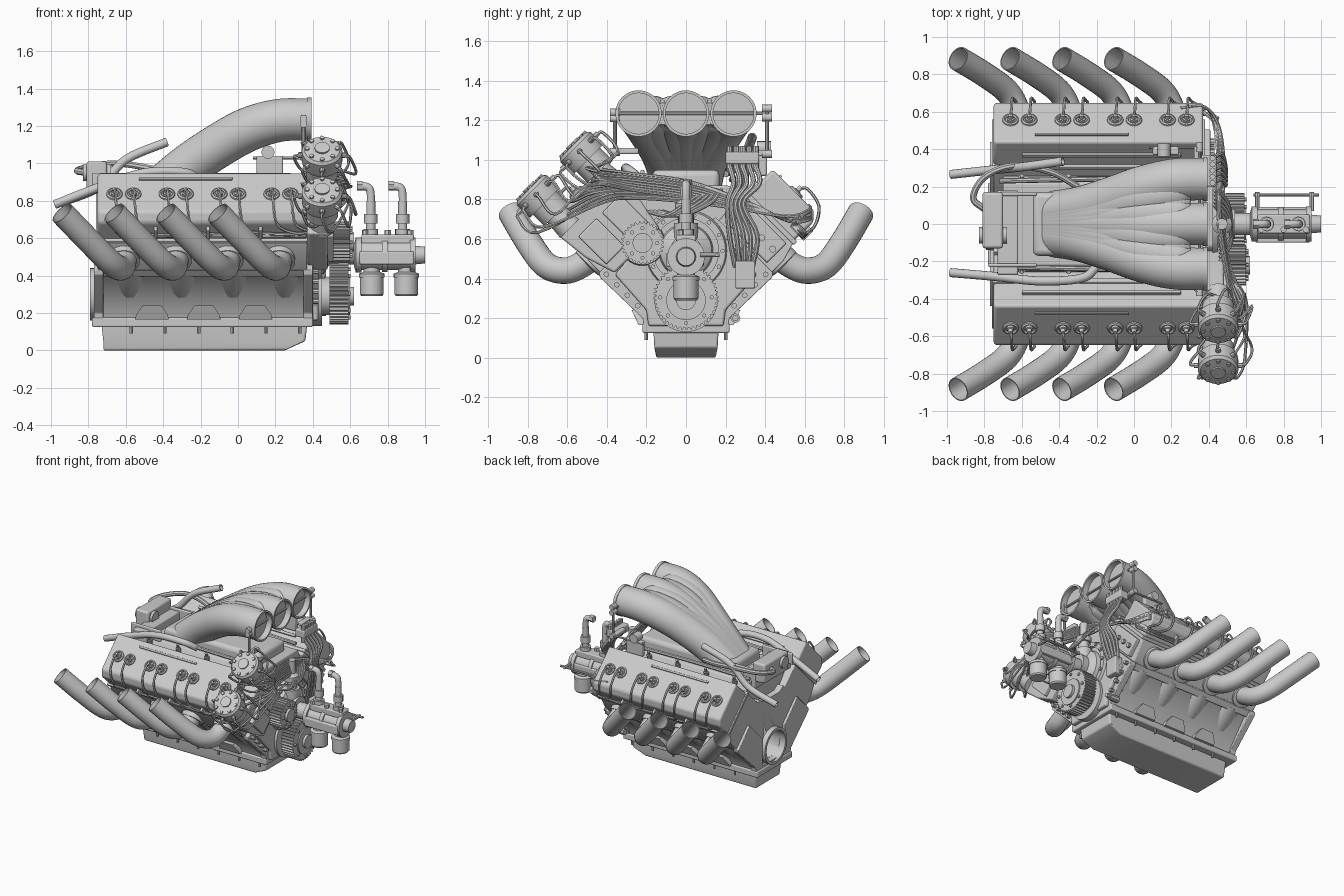
import bpy, bmesh, math
from mathutils import Vector as V
H = math.sqrt(.5)
X, Y, Z = V((1, 0, 0)), V((0, 1, 0)), V((0, 0, 1))

def P(x, u, v, s):  # bank coordinates: u out along cylinder axis, v across to the outside
    return V((x, s * (u + v) * H, .28 + (u - v) * H))

def skin(name, rings, loop=False, bevel=0):
    bm = bmesh.new()
    vs = [[bm.verts.new(p) for p in r] for r in rings]
    n = len(vs[0])
    for a, b in list(zip(vs, vs[1:])) + ([(vs[-1], vs[0])] if loop else []):
        for i in range(n):
            bm.faces.new((a[i], a[(i + 1) % n], b[(i + 1) % n], b[i]))
    if not loop:
        bm.faces.new(vs[0])
        bm.faces.new(vs[-1])
    bmesh.ops.recalc_face_normals(bm, faces=bm.faces)
    me = bpy.data.meshes.new(name)
    bm.to_mesh(me)
    bm.free()
    me.polygons.foreach_set("use_smooth", [True] * len(me.polygons))
    me.set_sharp_from_angle(angle=math.radians(35))
    ob = bpy.data.objects.new(name, me)
    bpy.context.collection.objects.link(ob)
    if bevel:
        m = ob.modifiers.new("bevel", 'BEVEL')
        m.width, m.segments, m.limit_method = bevel, 3, 'ANGLE'
    return ob

def circle(c, a, b, r, n):
    return [c + (a * math.cos(t) + b * math.sin(t)) * r for t in (2 * math.pi * i / n for i in range(n))]

def turn(name, o, axis, prof, n=24, loop=False):  # lathe (distance, radius) about an axis
    o, d = V(o), V(axis).normalized()
    a = d.orthogonal().normalized()
    return skin(name, [circle(o + d * h, a, d.cross(a), r, n) for h, r in prof], loop)

def sweep(name, pts, r, n=8, sub=5, wall=0):  # smooth tube through points
    pts = [V(p) for p in pts]
    rs = r if isinstance(r, list) else [r] * len(pts)
    q = [V((*p, w)) for p, w in zip(pts, rs)]
    q = [q[0] * 2 - q[1]] + q + [q[-1] * 2 - q[-2]]
    c = []
    for i in range(1, len(q) - 2):
        for k in range(sub + (i == len(q) - 3)):
            t = k / sub
            c.append(.5 * (2 * q[i] + (q[i+1] - q[i-1]) * t + (2*q[i-1] - 5*q[i] + 4*q[i+1] - q[i+2]) * t*t
                           + (3*q[i] - q[i-1] - 3*q[i+1] + q[i+2]) * t**3))
    out, inn, a = [], [], None
    for i, p in enumerate(c):
        d = (c[min(i + 1, len(c) - 1)] - c[max(i - 1, 0)]).to_3d().normalized()
        a = d.orthogonal().normalized() if a is None else (a - d * a.dot(d)).normalized()
        out.append(circle(p.to_3d(), a, d.cross(a), p.w, n))
        inn.append(circle(p.to_3d(), a, d.cross(a), p.w - wall, n))
    return skin(name, out + inn[::-1] if wall else out, bool(wall))

def prism(name, x0, x1, yz, bevel=0):
    return skin(name, [[V((x, y, z)) for y, z in yz] for x in (x0, x1)], bevel=bevel)

def box(name, x0, x1, y0, y1, z0, z1, bevel=.008):
    return prism(name, x0, x1, [(y0, z0), (y1, z0), (y1, z1), (y0, z1)], bevel)

def bank(name, x0, x1, uv, s, bevel=0):
    return skin(name, [[P(x, u, v, s) for u, v in uv] for x in (x0, x1)], bevel=bevel)

def sym(half):  # mirror a half profile in y
    return half + [(-y, z) for y, z in half[::-1]]

# Oil pan and rail
skin("oil_pan", [[V((a, -w, z)), V((b, -w, z)), V((b, w, z)), V((a, w, z))] for a, b, w, z in
                 ((-.72, .25, .15, 0), (-.72, .36, .16, .05), (-.73, .37, .165, .14))], bevel=.01)
box("pan_rail", -.78, .4, -.22, .22, .125, .175)
for s in (-1, 1):
    for i in range(6):
        turn("pan_bolt", (-.57 + .18 * i, s * .2, .09), Z, [(0, .009), (.1, .009)], 8)
# Cylinder block (recessed sides), front cover and open rear bore
block = prism("engine_block", -.75, .39, sym([(.2, .14), (.215, .21), (.37, .40), (.44, .43), (.15, .71), (.1, .68)]))
cutter = turn("rear_bore_cutter", (-.9, 0, .30), X, [(0, .12), (.45, .12)], 40)
cutter.hide_render = cutter.hide_viewport = True
cut = block.modifiers.new("bore", 'BOOLEAN')
cut.object, cut.operation = cutter, 'DIFFERENCE'
turn("rear_bore_rim", (-.74, 0, .30), -X, [(0, .14), (.05, .14), (.05, .118), (0, .118)], 40, True)
for a, b in ((-.77, -.72), (.35, .4)):
    prism("block_end_wall_front" if a > 0 else "block_end_wall_rear", a, b,
          sym([(.21, .14), (.22, .2), (.435, .405), (.44, .43), (.3, .57), (.14, .41), (.14, .19)]), .005)
prism("timing_cover", .38, .43, sym([(.19, .16), (.2, .24), (.36, .42), (.12, .7)]), .012)
# Intake manifold in the valley
prism("valley_manifold", -.7, .37, sym([(.12, .62), (.26, .8), (.22, .87)]), .01)
box("intake_plenum", -.54, .3, -.17, .17, .84, .95, .03)
for s in (-1, 1):
    # Cylinder heads and valve covers
    bank("cylinder_head", -.75, .37, [(.36, -.18), (.36, .2), (.5, .2), (.6, .17), (.6, -.17)], s, .006)
    bank("cover_gasket_rail", -.76, .38, [(.59, -.18), (.59, .18), (.615, .18), (.615, -.18)], s, .005)
    bank("valve_cover", -.75, .37, [(.6, -.165), (.6, .165), (.74, .17), (.785, .13), (.785, -.165)], s, .015)
    bank("cover_ridge", -.53, -.03, [(.77, -.12), (.77, -.105), (.795, -.105), (.795, -.12)], s, .003)
    bank("cover_side_ridge", -.6, .25, [(.68, -.18), (.68, -.15), (.7, -.15), (.7, -.18)], s, .003)
    bank("head_end_plate", .36, .41, [(.43, -.15), (.43, .15), (.57, .15), (.57, -.15)], s, .01)
    # Block side bulges, pads and headers
    for i in range(4):
        x = -.61 + .277 * i
        turn("cylinder_bulge", P(x + .03, .1, .08, s), P(0, 1, 0, s) - P(0, 0, 0, s),
             [(0, .08), (.1, .115), (.28, .125)], 24)
        if i < 3:
            sx = x + .15
            skin("block_pad", [[V((sx + a, s * (y + e), z)) for a, y, z in
                 ((-.09, .225, .165), (.09, .225, .165), (.085, .235, .19), (.05, .26, .24), (-.05, .26, .24), (-.085, .235, .19))]
                 for e in (-.04, .015)])
        out = P(0, 0, 1, s) - P(0, 0, 0, s)
        turn("header_flange", P(x, .49, .18, s), out, [(0, .085), (.035, .085), (.04, .065)], 24)
        sweep("exhaust_header", [(x + .01, s * .44, .54), (x, s * .52, .475), (x - .015, s * .61, .44),
              (x - .07, s * .71, .47), (x - .19, s * .80, .59), (x - .33, s * .885, .735)], .067, 24, 6, .006)
    # Spark plug wells with leads
    for i in range(8):
        x = -.66 + .28 * (i // 2) + .1 * (i % 2)
        o, up = P(x, .78, 0, s), P(0, 1, 0, s) - P(0, 0, 0, s)
        turn("plug_well", o, up, [(0, .045), (.012, .042), (.018, .034), (.01, .028), (0, .028)], 20, True)
        turn("plug_boot", o, up, [(0, .02), (.02, .02), (.022, .013), (.045, .012)], 12)
        e = .004 * i
        sweep("plug_lead", [P(x, .81, 0, s), P(x + .005, .84, .03, s), P(x + .01, .82, .13, s), P(x + .03, .74, .185, s),
              P(x + .1, .66 + e, .185, s), P(.36, .65 + e, .18, s), P(.43, .65 + e, .1, s)], .008, 6)
    for x in (-.45, -.17, .11):
        bank("lead_clamp", x, x + .02, [(.64, .16), (.64, .2), (.71, .2), (.71, .16)], s, .004)
    # Injector nozzles and fuel rails in the valley
    for i in range(4):
        turn("injector", (-.6 + .25 * i, s * .235, .82), (0, s * .3, 1), [(0, .018), (.05, .018), (.05, .01), (.08, .01)], 10)
    sweep("fuel_rail", [(-.72, s * .23, .9), (-.2, s * .24, .91), (.34, s * .24, .9)], .014)

# Three-barrel intake scoop: barrels blend through webs into one throat
path = [(.39, .24, 1.235), (.22, .235, 1.23), (.05, .195, 1.18), (-.12, .135, 1.085), (-.28, .085, .975), (-.45, .055, .83)]
for k in (-1, 0, 1):
    sweep("scoop_barrel", [(x, y * k, z) for x, y, z in path], [.112, .115, .118, .118, .118, .118], 36, 6, .008)
    turn("scoop_lip", (.37, .24 * k, 1.235), X, [(0, .117), (.023, .117), (.023, .103), (0, .103)], 36, True)
    turn("throttle_plate", (.34, .24 * k, 1.235), X, [(0, .107), (.006, .107)], 32)
for k in (-.72, -.5, -.28, .28, .5, .72):
    w = .012 * (abs(k) != .5)
    sweep("scoop_web", [(x, y * k, z) for x, y, z in [(.3, .24, 1.233)] + path[1:]],
          [.055 + w, .085 + w, .103 + w, .115, .118, .118], 28)
turn("throttle_shaft", (.35, -.37, 1.235), Y, [(0, .009), (.76, .009)], 10)
# Throttle linkage at both ends of the shaft
for y, z0, z1 in ((-.36, 1.04, 1.26), (.41, 1.03, 1.28)):
    turn("linkage_rod", (.35, y, z0), Z, [(0, .01), (z1 - z0, .01)], 10)
    for z in (z0, (z0 + z1) / 2 + .06, z1 - .02):
        turn("linkage_joint", (.35, y - .025, z), Y, [(0, .02), (.05, .02)], 12)
    s = 1 if y > 0 else -1
    box("linkage_arm", .32, .36, min(y, y - s * .12), max(y, y - s * .12), z0 - .01, z0 + .02)
# Linkage bracket on the far side only
box("linkage_bracket", .1, .24, .37, .41, .92, 1.04)
turn("linkage_pivot", (.16, .36, 1.06), Y, [(0, .035), (.07, .035)], 16)
turn("linkage_pushrod", (.08, .41, 1.03), X, [(0, .008), (.28, .008)], 8)

# Rear accessory unit, breather tubes and hoses
box("rear_unit", -.81, -.7, -.13, .17, .86, 1.01, .015)
box("rear_unit_base", -.73, -.62, -.27, .18, .8, .93)
turn("rear_unit_cap", (-.83, -.06, .95), X, [(0, .045), (.15, .045)], 20)
for y in (-.22, .16):
    box("rear_bracket", -.78, -.52, y - .01, y + .01, .86, .95)
sweep("breather_left", [(-.98, .265, .78), (-.75, .29, .87), (-.6, .305, 1.02), (-.38, .335, 1.115)], .024, 14, 6, .005)
sweep("breather_right", [(-.98, -.26, .78), (-.75, -.28, .87), (-.5, -.305, .95), (-.28, -.29, .95), (-.2, -.23, .9)], .024, 14, 6, .005)
sweep("rear_hose", [(-.8, .08, .95), (-.86, .14, .96), (-.8, .25, .98), (-.65, .31, 1.0), (-.45, .28, .97), (-.3, .2, .93)], .018)

# Pulleys and belt drive
def gear(name, x0, x1, y, z, r, n):
    prism(name, x0, x1, [(y + rr * math.cos(t), z + rr * math.sin(t)) for i in range(n * 4)
          for t, rr in [(math.tau * i / n / 4, r if i % 4 < 2 else r - .012)]])
gear("crank_pulley", .49, .59, 0, .305, .165, 44)
gear("drive_pulley", .5, .6, -.22, .58, .11, 30)
turn("crank_hub", (.4, 0, .29), X, [(0, .16), (.05, .16), (.05, .1), (.2, .1), (.2, .05), (.22, .05)], 36)
turn("drive_hub", (.4, -.22, .58), X, [(0, .12), (.06, .11), (.06, .05), (.22, .05)], 30)
for i in range(8):
    t = math.tau * i / 8
    for y, z, r, x in ((0, .305, .13, .59), (-.22, .58, .075, .6)):
        turn("pulley_bolt", (x, y + r * math.cos(t), z + r * math.sin(t)), X, [(0, .011), (.012, .011)], 6)
turn("cam_cover_ring", (.42, 0, .54), X, [(0, .21), (.03, .2), (.03, .165), (0, .165)], 40, True)
turn("cam_cover", (.42, 0, .54), X, [(0, .14), (.04, .13), (.07, .08), (.12, .08)], 32)
for i in range(14):
    t = math.tau * i / 14
    turn("cover_bolt", (.44, .185 * math.cos(t), .54 + .185 * math.sin(t)), X, [(0, .012), (.025, .012)], 6)
for s in (-1, 1):
    for k in range(4):
        turn("front_stud", P(.4, .16 + .075 * k, .185, s), X, [(0, .014), (.03, .014)], 8)
        turn("head_stud", P(.4, .5, -.12 + .08 * k, s), X, [(0, .018), (.03, .018)], 8)
turn("side_plug", (.36, .25, .2), X, [(0, .025), (.08, .025), (.08, .016), (.11, .016)], 8)
# Pump with two filter canisters and elbow fittings
turn("pump_shaft", (.52, 0, .52), X, [(0, .06), (.1, .06), (.1, .045), (.15, .045)], 20)
turn("pump_body", (.62, 0, .51), X, [(0, .06), (.01, .095), (.04, .095), (.04, .08), (.15, .08), (.15, .09), (.18, .09),
     (.18, .08), (.3, .08), (.3, .095), (.33, .095), (.33, .05), (.38, .045)], 28)
box("pump_top_block", .66, .94, -.05, .05, .57, .62)
box("pump_side_block", .65, .94, -.1, .09, .46, .53)
for x in (.715, .9):
    turn("filter_canister", (x, 0, .29), Z, [(0, .055), (.01, .063), (.1, .063), (.1, .068), (.12, .068), (.13, .045), (.17, .045)], 24)
for x in (.71, .88):
    turn("pump_fitting", (x, 0, .6), Z, [(0, .04), (.05, .04), (.05, .025), (.08, .025), (.08, .036), (.13, .036), (.13, .024), (.2, .024)], 14)
    sweep("pump_elbow", [(x, 0, .76), (x, 0, .83), (x - .012, 0, .87), (x - .06, 0, .88)], .022, 12)
    turn("elbow_nut", (x - .075, 0, .88), X, [(0, .027), (.03, .027)], 6)
for x in (.68, .8, .92):
    turn("pump_bolt", (x, -.03, .61), Z, [(0, .018), (.035, .018)], 6)
turn("pump_link_rod", (.64, .155, .52), X, [(0, .009), (.35, .009)], 8)
for x in (.66, .95):
    turn("pump_link_post", (x, .07, .52), Y, [(0, .012), (.1, .012)], 8)
# Upper front fittings and small hoses
turn("front_neck", (.47, 0, .6), Z, [(0, .06), (.08, .06), (.08, .04), (.14, .04), (.14, .055), (.18, .055), (.2, .03), (.3, .03)], 16)
box("fuel_block", .36, .44, .2, .37, .98, 1.04)
box("front_valve", .4, .47, .25, .35, .35, .49)
for i in range(5):
    y = .22 + .033 * i
    turn("fuel_block_fitting", (.42, y, .94), Z, [(0, .016), (.13, .016)], 8)
    sweep("front_hose", [(.42, y, .97), (.47, y + .02, .88), (.49, .21 + .02 * i, .78), (.47, .22 + .035 * i, .62), (.43, .25 + .022 * i, .46)], .013)
    sweep("lower_hose", [(.43, .1 + .02 * i, .85), (.5, .0 + .03 * i, .78), (.52, -.1 + .02 * i, .72), (.46, -.2 + .02 * i, .74)], .01)

# Twin ignition units on the right bank's nose, with lead looms
bank("ignition_drive_case", .37, .48, [(.36, -.17), (.36, .15), (.52, .2), (.71, .22), (.71, -.22), (.52, -.2)], -1, .012)
for a, b in ((-.15, -.02), (.02, .15)):
    bank("drive_case_plate", .47, .51, [(.42, a), (.42, b), (.62, b), (.62, a)], -1, .008)
axis = V((0, -H, H))
for j, v in enumerate((-.16, .15)):
    o = P(.45, .68, v, -1)
    turn("ignition_unit", o, axis, [(0, .07), (.1, .06), (.1, .085), (.18, .085), (.18, .105), (.2, .108), (.27, .108), (.285, .095), (.29, .04), (.3, .04)], 32)
    side = axis.cross(X)
    for i in range(8):
        t = math.tau * i / 8
        w = X * math.cos(t) + side * math.sin(t)
        c = o + axis * .24
        turn("cap_screw", o + axis * .28 + w * .08, axis, [(0, .012), (.016, .012)], 8)
        turn("cap_terminal", c + w * .1, w, [(0, .015), (.03, .013)], 8)
        f = .012 * i
        sweep("ignition_lead", [c + w * .12, c + w * .15 - axis * .02, c + w * .13 - axis * .14 + X * .05,
              (.55 + f * .6, -.5 + f, .96 - .09 * j - f), (.49 + f * .4, -.26, .93 - f - .04 * j), (.45 + f * .3, .02, .89 - f - .02 * j),
              (.45 + f * .4, .3, .79 - f * .5), (.43 + f * .3, .52, .69 + f * .3), (.38, .625, .70 + f * .6), (.25, .62, .72 + f * .6)], .008, 6)
